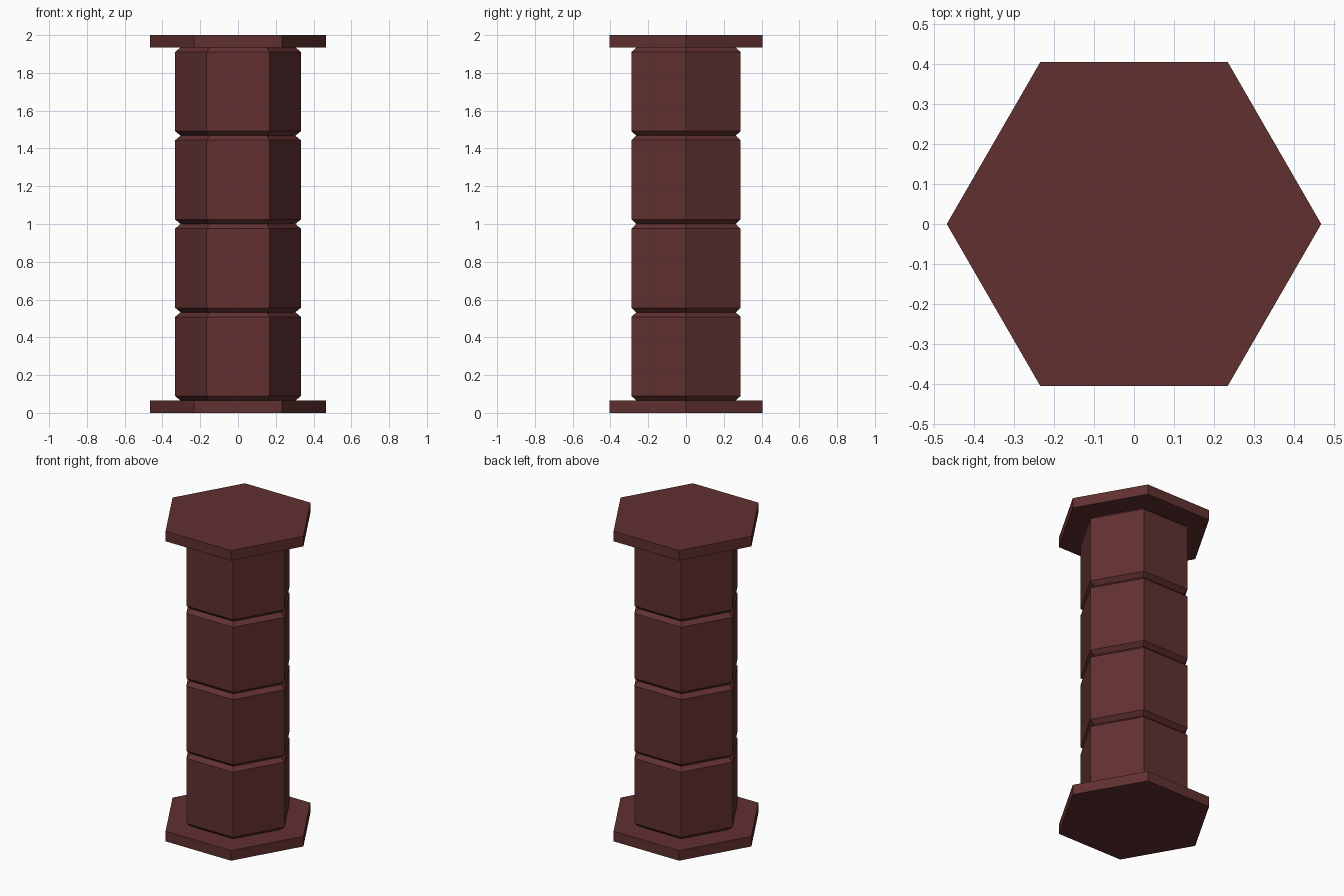
import bpy
import math

if "Cube" in bpy.data.objects:
    bpy.data.objects.remove(bpy.data.objects["Cube"])

SIDES = 6
PLATE_R, PLATE_H = 0.467, 0.065
BLOCK_R, GROOVE_R, CHAMFER = 0.333, 0.304, 0.024
BLOCKS = 4

mat = bpy.data.materials.new("dark_red_brick")
mat.diffuse_color = (0.12, 0.03, 0.03, 1)
mat.use_nodes = True
mat.node_tree.nodes["Principled BSDF"].inputs["Base Color"].default_value = mat.diffuse_color


def hex_stack(name, profile):
    """Closed six-sided solid from (radius, height) rings, bottom to top."""
    verts = [(r * math.cos(math.tau * i / SIDES), r * math.sin(math.tau * i / SIDES), z)
             for r, z in profile for i in range(SIDES)]
    faces = [tuple(reversed(range(SIDES))),
             tuple(range(len(verts) - SIDES, len(verts)))]
    for k in range(len(profile) - 1):
        for i in range(SIDES):
            a, b = k * SIDES + i, k * SIDES + (i + 1) % SIDES
            faces.append((a, b, b + SIDES, a + SIDES))
    mesh = bpy.data.meshes.new(name)
    mesh.from_pydata(verts, [], faces)
    mesh.materials.append(mat)
    obj = bpy.data.objects.new(name, mesh)
    bpy.context.collection.objects.link(obj)
    return obj


# Base and top plates
hex_stack("base_plate", [(PLATE_R, 0), (PLATE_R, PLATE_H)])
hex_stack("top_plate", [(PLATE_R, 2 - PLATE_H), (PLATE_R, 2)])

# Shaft of stacked chamfered blocks, with V grooves between them
step = (2 - 2 * PLATE_H) / BLOCKS
profile = [(GROOVE_R, PLATE_H)]
for n in range(BLOCKS):
    z0 = PLATE_H + n * step
    z1 = z0 + step
    profile += [(BLOCK_R, z0 + CHAMFER), (BLOCK_R, z1 - CHAMFER), (GROOVE_R, z1)]
hex_stack("column_shaft", profile)
